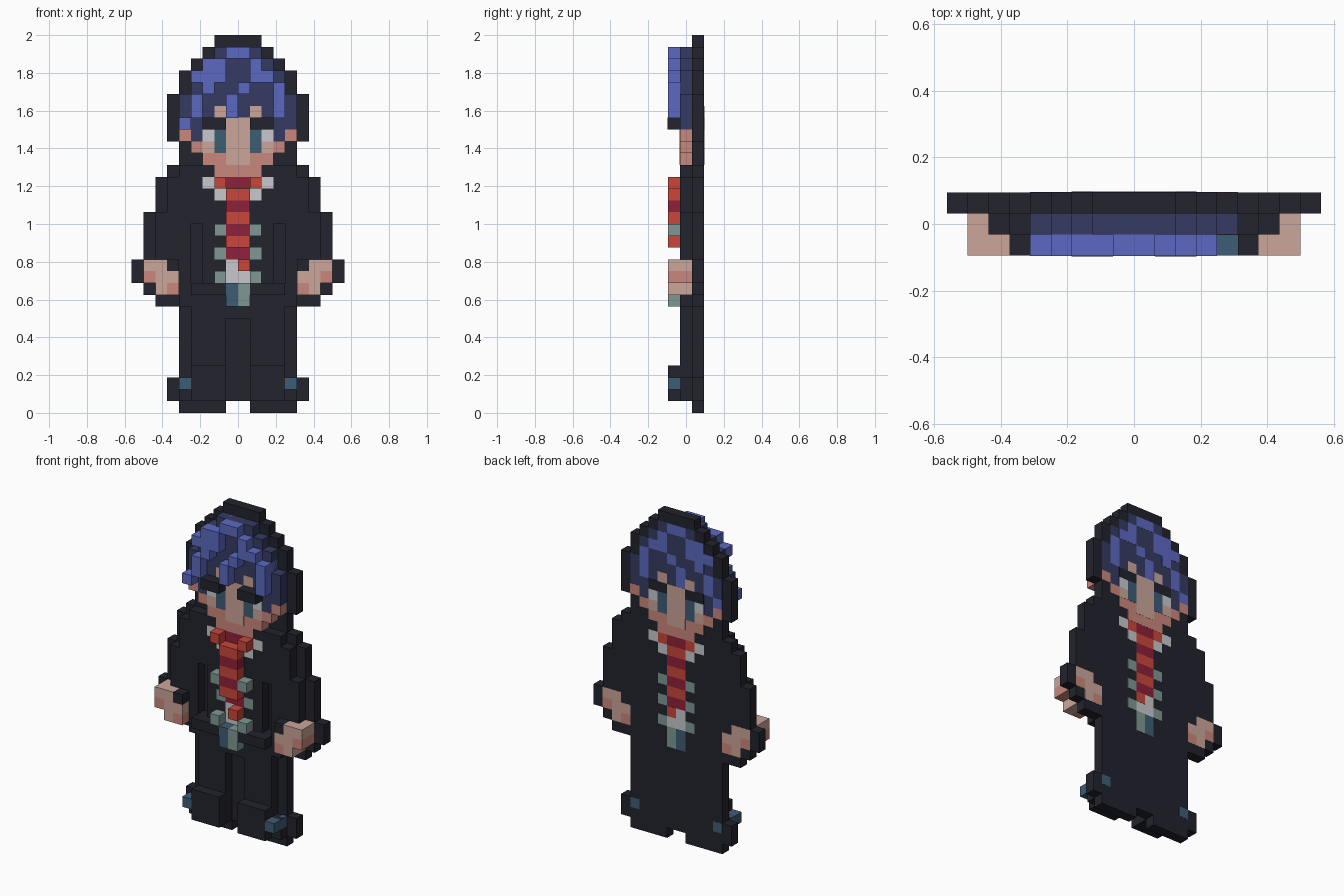
import bpy, bmesh

if "Cube" in bpy.data.objects:
    bpy.data.objects.remove(bpy.data.objects["Cube"])

P = 0.0625                      # one block
FRONT, MID, BACK = -0.094, -0.031, 0.031   # front planes of the three layers
REAR = 0.094


def linear(h):
    out = []
    for i in (0, 2, 4):
        c = int(h[i:i + 2], 16) / 255
        out.append(c / 12.92 if c <= 0.04045 else ((c + 0.055) / 1.055) ** 2.4)
    return (*out, 1.0)


MATS = {}
for name, code in dict(dark="22232d", navy="353b63", blue="5c69c2", skin="cba69a",
                       pink="c9877c", white="c8c9cd", teal="3d5d75", red="c9463a",
                       maroon="8f213a", sage="7f9993").items():
    m = bpy.data.materials.new(name)
    m.diffuse_color = linear(code)
    m.use_nodes = True
    m.node_tree.nodes["Principled BSDF"].inputs["Base Color"].default_value = m.diffuse_color
    MATS[name] = m


def part(name, mat, front, rects, level=0, mirror=True, rear=True):
    """Blocks from (left col, top row, right col, bottom row) on an 18 x 32 grid.
    Level lifts a part slightly above the one it is painted over, front and rear."""
    bm = bmesh.new()
    todo = set(rects)
    if mirror:
        todo |= {(18 - c1, r0, 18 - c0, r1) for c0, r0, c1, r1 in rects}
    y0 = front - level * 0.001
    y1 = REAR + level * 0.001 if rear else BACK
    for c0, r0, c1, r1 in sorted(todo):
        cube = bmesh.ops.create_cube(bm, size=1)["verts"]
        for v in cube:
            v.co.x = ((c1 if v.co.x > 0 else c0) - 9) * P
            v.co.y = y1 if v.co.y > 0 else y0
            v.co.z = (32 - (r0 if v.co.z > 0 else r1)) * P
    me = bpy.data.meshes.new(name)
    bm.to_mesh(me)
    bm.free()
    me.materials.append(MATS[mat])
    ob = bpy.data.objects.new(name, me)
    bpy.context.collection.objects.link(ob)
    return ob


# Dark outline slab at the back
part("outline", "dark", BACK, [
    (7, 0, 11, 1), (6, 1, 12, 2), (5, 2, 13, 3), (4, 3, 14, 5), (3, 5, 15, 9),
    (4, 9, 14, 11), (3, 11, 15, 12), (2, 12, 16, 15), (1, 15, 17, 19), (0, 19, 18, 21),
    (1, 21, 17, 22), (2, 22, 16, 23), (4, 23, 14, 29), (3, 29, 15, 31), (4, 31, 8, 32)])

# Jacket, sleeves, trousers and shoes
part("jacket", "dark", MID, [(4, 11, 14, 12), (3, 12, 15, 15), (2, 15, 16, 16),
                             (6, 16, 12, 21), (4, 21, 14, 23)], rear=False)
part("sleeve", "dark", MID, [(2, 16, 5, 19), (3, 19, 5, 21)], rear=False)
part("jacket_hem", "dark", FRONT, [(5, 21, 8, 22)], rear=False)
part("trousers", "dark", MID, [(5, 23, 13, 24), (5, 24, 8, 28)], rear=False)
part("shoe", "dark", FRONT, [(5, 28, 8, 31)], rear=False)
part("shoe_side", "dark", MID, [(4, 29, 5, 31)], rear=False)
part("shoe_badge", "teal", FRONT, [(4, 29, 5, 30)], 1)

# Hands
part("hand", "skin", FRONT, [(1, 19, 3, 20), (2, 20, 4, 21), (2, 21, 3, 22)], 1)
part("hand_shade", "pink", FRONT, [(1, 20, 2, 21), (3, 21, 4, 22)], 1)
part("cuff", "dark", FRONT, [(3, 19, 4, 20)], rear=False)

# Hair
part("hair", "navy", MID, [(7, 1, 11, 2), (6, 2, 12, 3), (5, 3, 13, 5),
                           (4, 5, 14, 8), (5, 8, 13, 9)], 1)
part("hair_highlights", "blue", FRONT, [
    (8, 1, 10, 2), (6, 2, 8, 3), (10, 2, 11, 3), (5, 3, 8, 4), (10, 3, 12, 4),
    (6, 4, 7, 5), (9, 4, 10, 5), (12, 4, 13, 7), (5, 5, 6, 7), (8, 5, 9, 7),
    (4, 7, 5, 8)], 2, mirror=False)

# Face
part("face", "pink", MID, [(4, 8, 5, 9), (5, 9, 9, 10), (6, 10, 9, 11), (7, 11, 9, 12)], 2)
part("face_light", "skin", MID, [(8, 7, 10, 11), (7, 6, 8, 7), (6, 9, 7, 10)], 3)
part("eye_white", "white", MID, [(6, 8, 7, 9)], 3)
part("iris", "teal", MID, [(7, 8, 8, 10)], 3)
part("eyebrow", "dark", FRONT, [(6, 7, 8, 8)], 3)

# Collar, shirt and striped tie
part("collar", "white", MID, [(6, 12, 7, 13), (7, 13, 8, 14)], 1)
part("collar_tip", "red", FRONT, [(7, 12, 8, 13)], 1)
part("tie_knot", "maroon", MID, [(8, 12, 10, 13)], 1)
part("tie_red", "red", FRONT, [(8, r, 10, r + 1) for r in (13, 15, 17)], 1)
part("tie_maroon", "maroon", FRONT, [(8, r, 10, r + 1) for r in (14, 16)], 1)
part("tie_lower", "maroon", MID, [(8, 18, 10, 19)], 1)
part("tie_end", "red", FRONT, [(9, 19, 10, 20)], 2, mirror=False)
part("shirt", "white", MID, [(8, 19, 10, 21)], 1)

# Jacket fastenings and belt tab
part("clasp", "sage", FRONT, [(7, 16, 8, 17), (7, 20, 8, 21)], 1)
part("clasp_middle", "sage", MID, [(7, 18, 8, 19)], 1)
part("tab_left", "teal", FRONT, [(8, 21, 9, 23)], 1, mirror=False)
part("tab_right", "sage", FRONT, [(9, 21, 10, 23)], 1, mirror=False)
